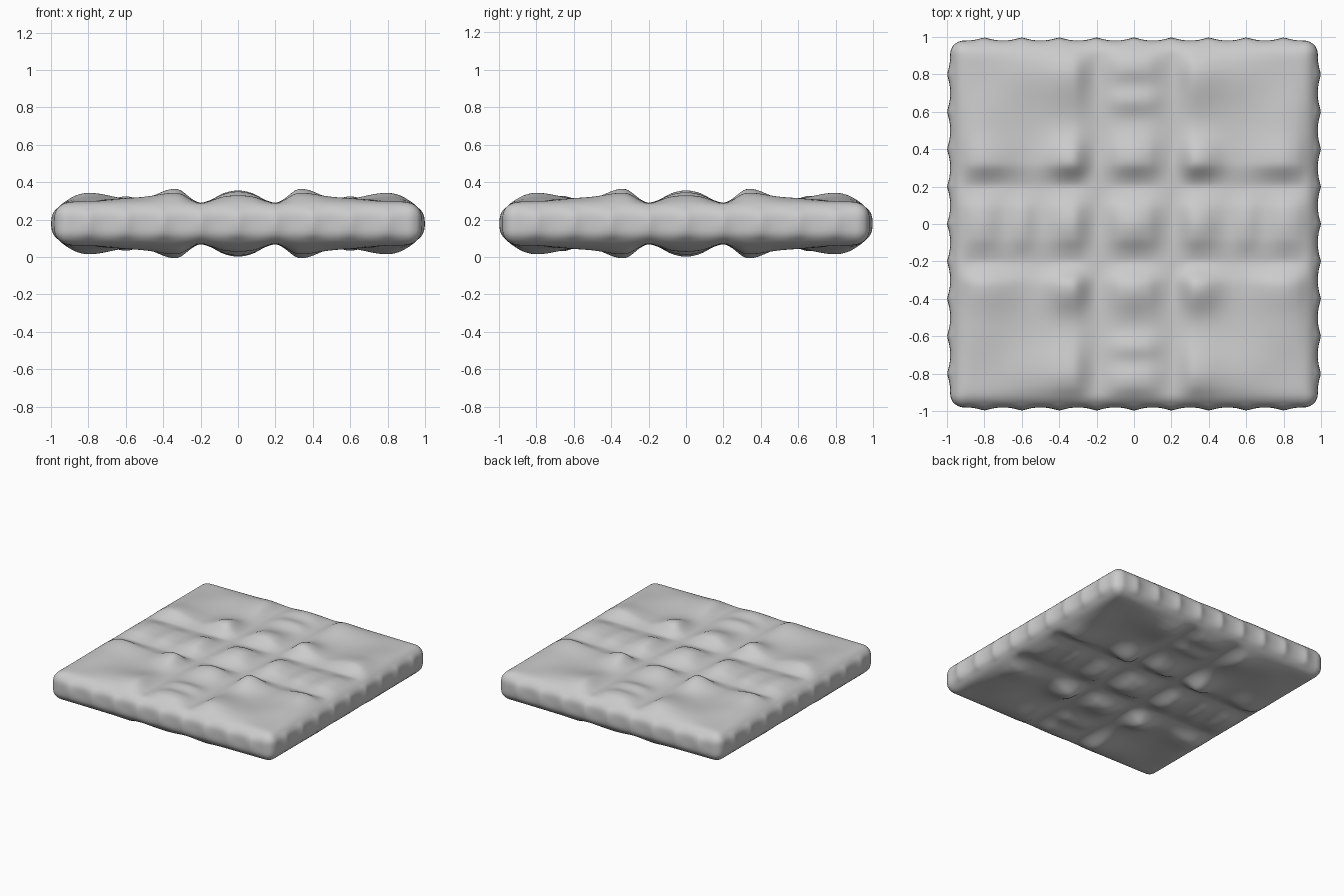
import bpy, bmesh, math
from mathutils import Vector

if "Cube" in bpy.data.objects:
    bpy.data.objects.remove(bpy.data.objects["Cube"])

HALF, THICK, ROUND, MID = 0.979, 0.107, 0.07, 0.179
N, NZ = 128, 12


def smooth(t):
    t = max(0.0, min(1.0, t))
    return t * t * (3 - 2 * t)


# mounds in one quadrant: x, y, height, inner width, outer width (x then y)
MOUNDS = [
    (0.00, 0.00, 0.060, 0.10, 0.10, 0.10, 0.10),
    (0.34, 0.34, 0.068, 0.09, 0.09, 0.09, 0.09),
    (0.34, 0.00, 0.050, 0.09, 0.08, 0.10, 0.10),
    (0.00, 0.35, 0.054, 0.10, 0.10, 0.09, 0.09),
    (0.80, 0.33, 0.044, 0.13, 0.08, 0.09, 0.10),
    (0.33, 0.80, 0.044, 0.09, 0.10, 0.13, 0.08),
    (0.60, 0.00, 0.028, 0.05, 0.05, 0.11, 0.11),
    (0.81, 0.00, 0.034, 0.07, 0.07, 0.11, 0.11),
    (0.00, 0.66, 0.030, 0.11, 0.11, 0.05, 0.05),
    (0.00, 0.83, 0.034, 0.11, 0.11, 0.06, 0.07),
    (0.56, 0.80, 0.018, 0.12, 0.12, 0.11, 0.08),
    (0.80, 0.56, 0.018, 0.11, 0.08, 0.12, 0.12),
]


def relief(x, y):
    """Quilted mounds separated by creases at +-0.2, fading out at the rim."""
    ax, ay = abs(x), abs(y)
    h = 0.0
    for cx, cy, a, xi, xo, yi, yo in MOUNDS:
        dx, dy = ax - cx, ay - cy
        sx = xi if dx < 0 else xo
        sy = yi if dy < 0 else yo
        h += a * math.exp(-0.5 * ((dx / sx) ** 2 + (dy / sy) ** 2))
    crease = smooth((abs(ax - 0.2) + 0.025) / 0.15) * smooth((abs(ay - 0.2) + 0.025) / 0.15)
    rim = smooth((0.98 - ax) / 0.11) * smooth((0.98 - ay) / 0.11)
    # plain areas sit slightly above the crease lines
    return (h + 0.010) * crease * rim


def scallop(t):
    """Small ripples along the side walls, peaking every 0.2."""
    return 0.018 * (1 - abs(math.sin(math.pi * t / 0.2))) ** 1.2 * smooth((0.95 - abs(t)) / 0.1)


def place(u, v, w):
    """Map a point of the unit cube surface onto the rounded, quilted slab."""
    p = Vector((u * HALF, v * HALF, w * THICK))
    lim = Vector((HALF - ROUND, HALF - ROUND, THICK - ROUND))
    core = Vector([max(-l, min(l, c)) for c, l in zip(p, lim)])
    d = p - core
    if d.length > 1e-6:
        p = core + d.normalized() * ROUND
    side = 1 - abs(w) ** 1.5
    x, y, z = p
    if abs(u) > 0.9999:
        x += math.copysign((0.004 + scallop(y)) * side, u)
    if abs(v) > 0.9999:
        y += math.copysign((0.002 + scallop(x)) * side, v)
    if abs(w) > 0.9999:
        z += math.copysign(relief(x, y), w)
    return (x, y, z + MID)


# slab surface: six gridded sides welded together
bm = bmesh.new()


def add_side(n1, n2, f):
    rows = [[bm.verts.new(place(*f(2 * i / n1 - 1, 2 * j / n2 - 1)))
             for j in range(n2 + 1)] for i in range(n1 + 1)]
    for i in range(n1):
        for j in range(n2):
            bm.faces.new((rows[i][j], rows[i + 1][j], rows[i + 1][j + 1], rows[i][j + 1]))


for s in (-1, 1):
    add_side(N, N, lambda a, b: (a, b, s))
    add_side(N, NZ, lambda a, b: (a, s, b))
    add_side(N, NZ, lambda a, b: (s, a, b))
bmesh.ops.remove_doubles(bm, verts=bm.verts, dist=0.0005)
bmesh.ops.recalc_face_normals(bm, faces=bm.faces)
for f in bm.faces:
    f.smooth = True
mesh = bpy.data.meshes.new("quilted_slab")
bm.to_mesh(mesh)
bm.free()
slab = bpy.data.objects.new("quilted_slab", mesh)
bpy.context.collection.objects.link(slab)

# soften the ripples and creases slightly
sm = slab.modifiers.new("soften", 'SMOOTH')
sm.factor = 0.5
sm.iterations = 2
